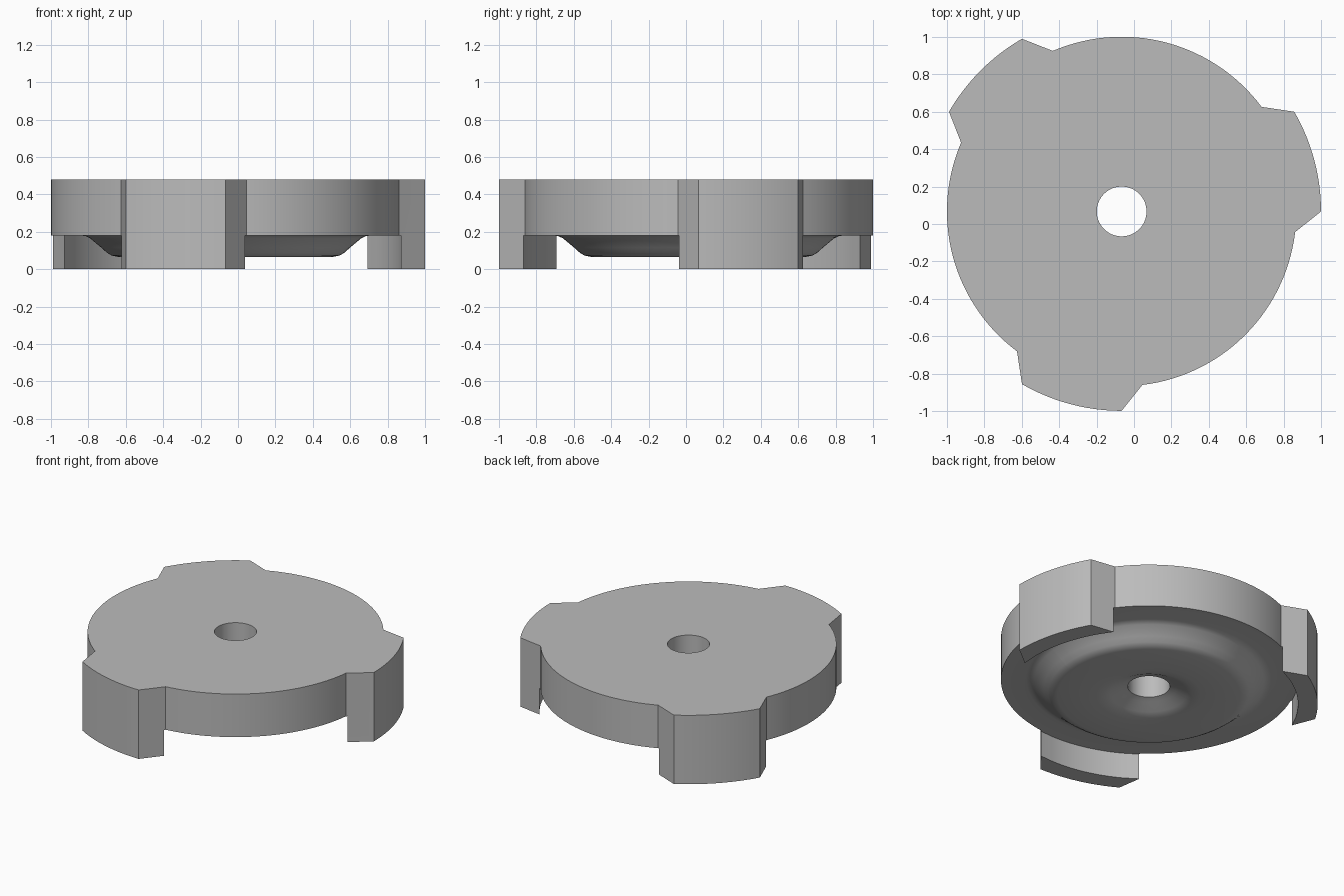
import bpy, bmesh
from math import sin, cos, radians

cube = bpy.data.objects.get("Cube")
if cube:
    bpy.data.objects.remove(cube, do_unlink=True)

CX, CY = -0.066, 0.067            # axis of the disc
TOP, RIM_Z = 0.48, 0.18           # disc top and lower rim heights
HOLE, DISC, FOOT, LUG = 0.133, 0.934, 0.942, 1.066   # radii
TIP, FOOT_END, BASE = 15, 21.3, 21.8                 # lug half angles

# Underside section: flat rim, rounded bulge, shallow cone up to the hole
UNDERSIDE = [(DISC, RIM_Z), (0.775, RIM_Z), (0.75, 0.177), (0.725, 0.165),
             (0.665, 0.115), (0.635, 0.088), (0.61, 0.073), (0.575, 0.066),
             (0.33, 0.066), (0.28, 0.07), (0.24, 0.083), (0.17, 0.117),
             (HOLE, 0.13)]


def steps(a, b, n):
    return [a + (b - a) * i / n for i in range(n)]


def radius(offset):
    """Outer radius at an angle measured from the nearest lug centre."""
    a = abs((offset + 60) % 120 - 60)
    if a <= TIP + 0.01:
        return LUG
    return FOOT if a <= FOOT_END + 0.01 else DISC


def section(offset, has_foot):
    """Closed radial section, from the hole top outward, under and back."""
    r = radius(offset)
    pts = [(HOLE, TOP), (r, TOP), (r, RIM_Z)]
    if has_foot:
        pts += [(r, 0), (FOOT, 0), (FOOT, RIM_Z)]
    return pts + UNDERSIDE


# Angles of one third of the body: lug tip, lug flank, disc arc, next flank
third = (steps(-TIP, TIP, 12) + [TIP, FOOT_END]
         + steps(BASE, 120 - BASE, 30)
         + [120 - BASE, 120 - FOOT_END, 120 - TIP])

bm = bmesh.new()
for k in range(3):
    turn = 15 + 120 * k
    for a, b in zip(third, third[1:]):
        mid = abs(((a + b) / 2 + 60) % 120 - 60)
        has_foot = mid < FOOT_END
        cols = []
        for ang in (a, b):
            t = radians(ang + turn)
            cols.append([(CX + r * cos(t), CY + r * sin(t), z)
                         for r, z in section(ang, has_foot)])
        p, q = cols
        for i in range(len(p)):
            j = (i + 1) % len(p)
            corners = list(dict.fromkeys((p[i], p[j], q[j], q[i])))
            if len(corners) > 2:
                bm.faces.new([bm.verts.new(c) for c in corners])
bmesh.ops.remove_doubles(bm, verts=bm.verts, dist=0.0001)
bmesh.ops.recalc_face_normals(bm, faces=bm.faces)

mesh = bpy.data.meshes.new("lugged_disc")
bm.to_mesh(mesh)
bm.free()
disc = bpy.data.objects.new("lugged_disc", mesh)
bpy.context.collection.objects.link(disc)

# Plain grey material
grey = bpy.data.materials.new("plain_grey")
grey.use_nodes = True
colour = (0.5, 0.5, 0.5, 1)
grey.diffuse_color = colour
for node in grey.node_tree.nodes:
    if node.type == "BSDF_PRINCIPLED":
        node.inputs["Base Color"].default_value = colour
mesh.materials.append(grey)

bpy.ops.object.select_all(action="DESELECT")
disc.select_set(True)
bpy.context.view_layer.objects.active = disc
bpy.ops.object.shade_smooth_by_angle(angle=radians(30))
